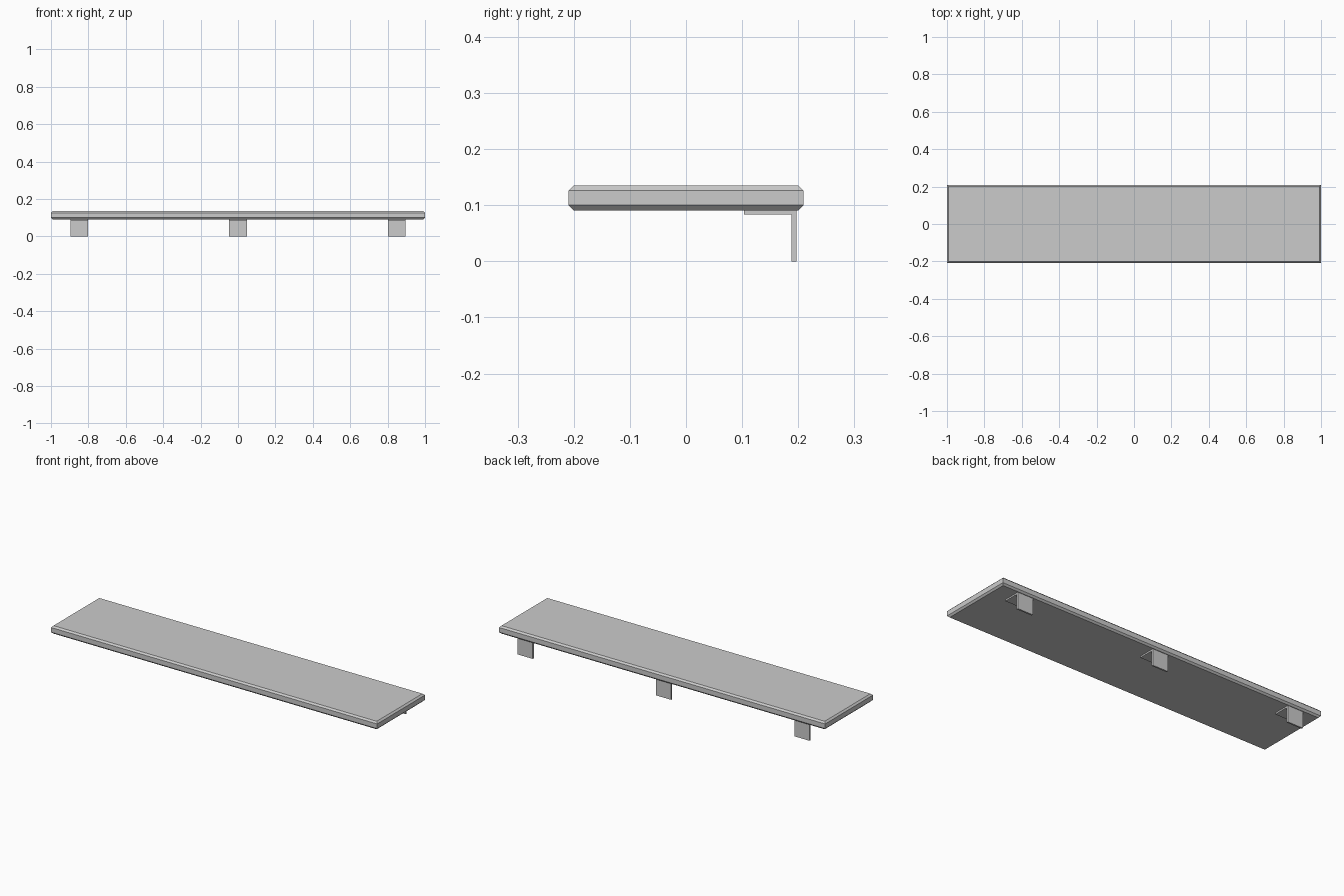
import bpy, bmesh

if "Cube" in bpy.data.objects:
    bpy.data.objects.remove(bpy.data.objects["Cube"])


def make_object(name, bm):
    bmesh.ops.recalc_face_normals(bm, faces=bm.faces)
    mesh = bpy.data.meshes.new(name)
    bm.to_mesh(mesh)
    bm.free()
    obj = bpy.data.objects.new(name, mesh)
    bpy.context.collection.objects.link(obj)
    return obj


# Shelf board: slab with chamfered top and bottom rims, sharp upright corners
bm = bmesh.new()
bmesh.ops.create_cube(bm, size=1)
for v in bm.verts:
    v.co = (v.co.x * 2.0, v.co.y * 0.419, 0.113 + v.co.z * 0.044)
rims = [e for e in bm.edges if abs(e.verts[0].co.z - e.verts[1].co.z) < 1e-5]
bmesh.ops.bevel(bm, geom=rims, offset=0.009, offset_type='OFFSET',
                segments=1, profile=0.5, affect='EDGES')
make_object("shelf_board", bm)

# L-shaped brackets: profile (y, z) extruded along x
PROFILE = [(0.197, 0), (0.197, 0.091), (0.103, 0.091),
           (0.103, 0.083), (0.188, 0.083), (0.188, 0)]
WIDTH = 0.094
for name, x in (("left", -0.849), ("middle", 0), ("right", 0.849)):
    bm = bmesh.new()
    face = bm.faces.new([bm.verts.new((x - WIDTH / 2, y, z)) for y, z in PROFILE])
    ext = bmesh.ops.extrude_face_region(bm, geom=[face], use_keep_orig=True)
    moved = [g for g in ext["geom"] if isinstance(g, bmesh.types.BMVert)]
    bmesh.ops.translate(bm, verts=moved, vec=(WIDTH, 0, 0))
    make_object(name + "_bracket", bm)
